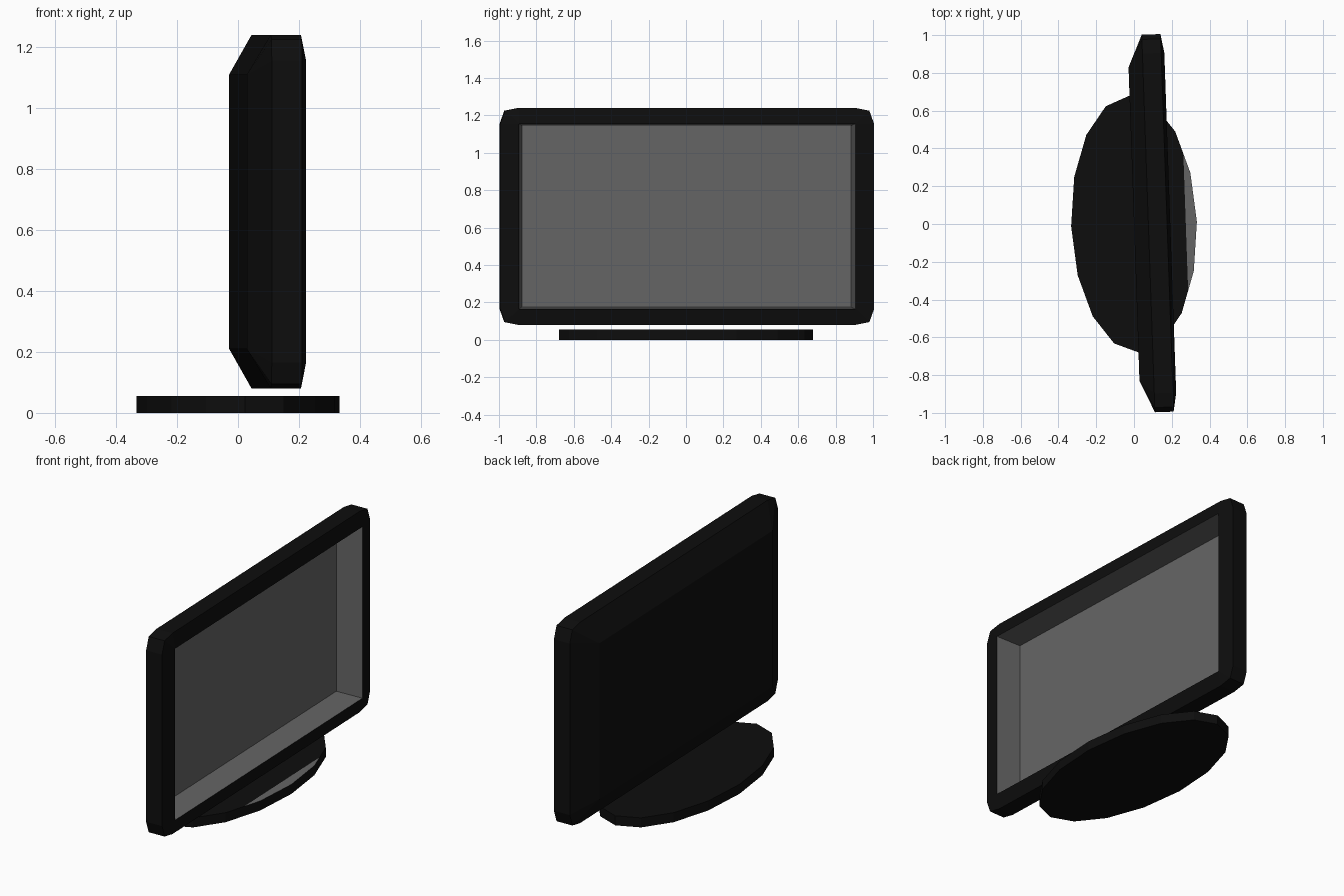
import bpy, bmesh, math
from mathutils import Matrix

if "Cube" in bpy.data.objects:
    bpy.data.objects.remove(bpy.data.objects["Cube"])

TURN = Matrix.Rotation(math.radians(2), 4, 'Z')
MID_Z = 0.66


def material(name, v):
    m = bpy.data.materials.new(name)
    m.diffuse_color = (v, v, v, 1)
    m.use_nodes = True
    m.node_tree.nodes["Principled BSDF"].inputs["Base Color"].default_value = m.diffuse_color
    return m


black = material("black_plastic", 0.0042)
grey = material("screen_grey", 0.13)


def finish(bm, name):
    bmesh.ops.recalc_face_normals(bm, faces=bm.faces)
    bm.transform(TURN)
    me = bpy.data.meshes.new(name)
    bm.to_mesh(me)
    bm.free()
    ob = bpy.data.objects.new(name, me)
    me.materials.append(black)
    me.materials.append(grey)
    bpy.context.collection.objects.link(ob)
    return ob


# Rounded rectangle ring at depth x; r scales the cut corners (0 = sharp)
def ring(bm, x, hy, hz, r):
    corner = [(hy, hz - 0.085 * r), (hy - 0.025 * r, hz - 0.015 * r), (hy - 0.1 * r, hz)]
    pts = []
    for sy, sz in ((1, 1), (-1, 1), (-1, -1), (1, -1)):
        c = corner if sy * sz > 0 else corner[::-1]
        pts += [(sy * y, sz * z) for y, z in c]
    return [bm.verts.new((x, y, MID_Z + z)) for y, z in pts]


# Television housing: back, flared sides, sloped bezel, recessed screen
bm = bmesh.new()
profile = [(0.0, 0.83, 0.45, 0), (0.076, 1.0, 0.58, 1), (0.175, 1.0, 0.58, 1),
           (0.192, 0.90, 0.495, 0), (0.042, 0.88, 0.485, 0)]
rings = [ring(bm, *p) for p in profile]
bm.faces.new(rings[0])
for k in range(len(rings) - 1):
    a, b = rings[k], rings[k + 1]
    for i in range(12):
        j = (i + 1) % 12
        f = bm.faces.new((a[i], a[j], b[j], b[i]))
        f.material_index = 1 if k == 3 else 0
bm.faces.new(rings[-1]).material_index = 1
bmesh.ops.remove_doubles(bm, verts=bm.verts, dist=1e-5)
finish(bm, "television_housing")

# Oval base with a grey strip along its front edge
bm = bmesh.new()
bmesh.ops.create_cone(bm, cap_ends=True, segments=16, radius1=1, radius2=1, depth=0.055,
                      matrix=Matrix.Translation((0, 0, 0.0275)) @ Matrix.Diagonal((0.333, 0.68, 1, 1)))
top = [f for f in bm.faces if f.normal.z > 0.9 or f.calc_center_median().z > 0.05]
geom = top + list({e for f in top for e in f.edges}) + list({v for f in top for v in f.verts})
bmesh.ops.bisect_plane(bm, geom=geom, plane_co=(0.274, 0, 0), plane_no=(1, 0, 0))
for f in bm.faces:
    c = f.calc_center_median()
    if c.z > 0.054 and c.x > 0.274:
        f.material_index = 1
finish(bm, "oval_base")
